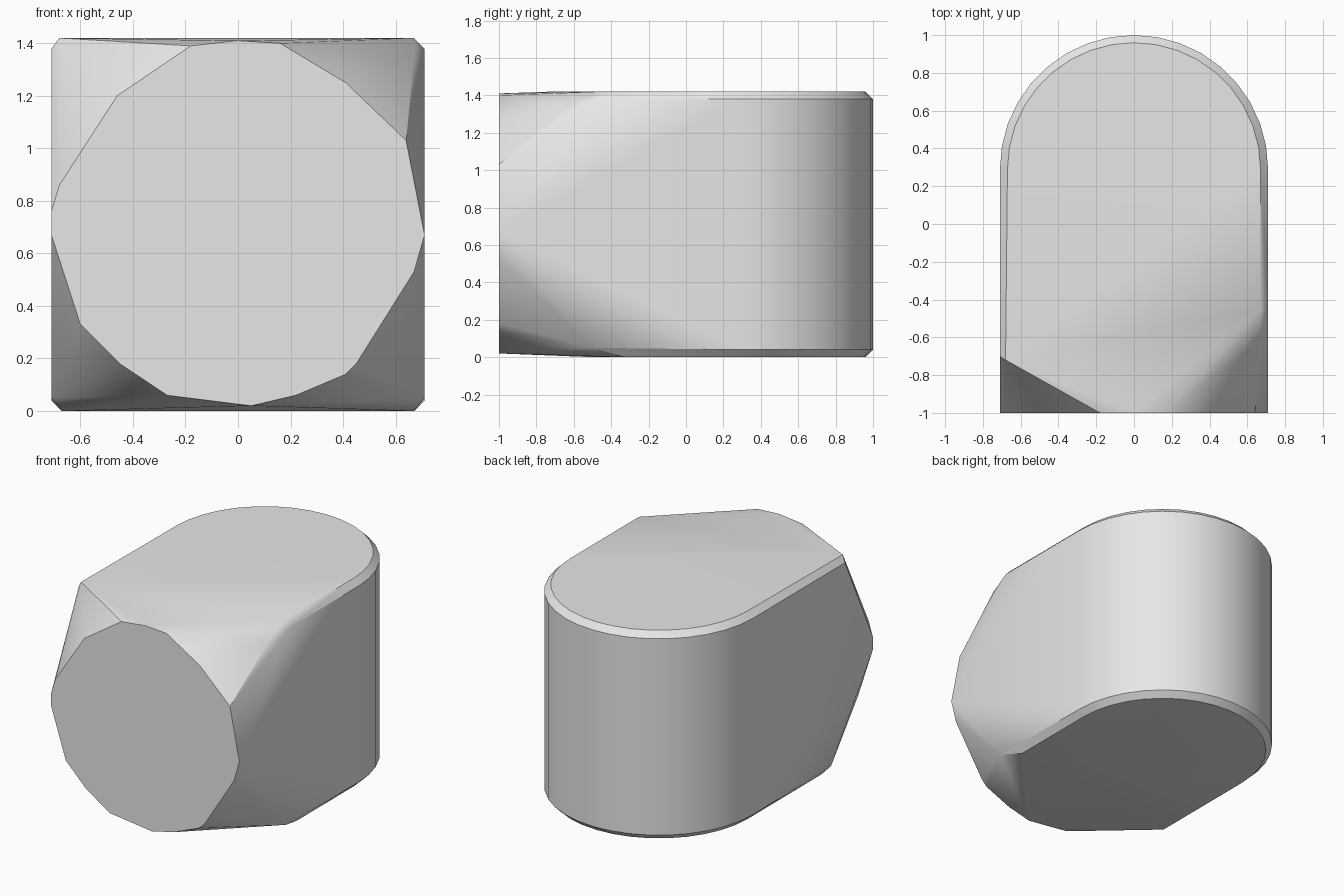
import bpy, bmesh, math

cube = bpy.data.objects.get("Cube")
if cube:
    bpy.data.objects.remove(cube, do_unlink=True)

HALF, TOP, BACK_CENTRE, BEVEL = 0.71, 1.42, 0.29, 0.04

grey = bpy.data.materials.new("light_grey")
grey.use_nodes = True
grey.diffuse_color = (0.8, 0.8, 0.8, 1)
grey.node_tree.nodes["Principled BSDF"].inputs["Base Color"].default_value = (0.8, 0.8, 0.8, 1)


def back_arc(radius, z, steps=18):
    """Half circle around the rounded back, at one height."""
    angles = [math.pi * i / steps for i in range(steps + 1)]
    return [(radius * math.cos(a), BACK_CENTRE + radius * math.sin(a), z) for a in angles]


# Round front face
front = [(0.71, 0.67), (0.67, 0.53), (0.45, 0.18), (0.41, 0.14), (0.22, 0.06),
         (0.05, 0.02), (-0.27, 0.06), (-0.45, 0.18), (-0.6, 0.33), (-0.71, 0.67),
         (-0.71, 0.76), (-0.68, 0.86), (-0.46, 1.2), (-0.18, 1.39), (0, 1.41),
         (0.16, 1.4), (0.25, 1.34), (0.41, 1.25), (0.54, 1.08), (0.64, 1.03)]
points = [(x, -1, z) for x, z in front]

# Rounded back wall with bevelled rims
for z in (BEVEL, TOP - BEVEL):
    points += back_arc(HALF, z)
for z in (0, TOP):
    points += back_arc(HALF - BEVEL, z)

# Corners where the straight sides give way to the front
points += [(0.67, -0.45, TOP), (HALF, -0.45, TOP - BEVEL), (0.67, -0.62, 1.34),
           (-0.68, -0.72, TOP), (-HALF, -0.7, TOP - BEVEL),
           (0.67, -0.33, 0), (HALF, -0.5, 0.05),
           (-0.67, -0.5, 0), (-HALF, -0.55, 0.05)]

# Wrap everything in one convex body
bm = bmesh.new()
for p in points:
    bm.verts.new(p)
bmesh.ops.convex_hull(bm, input=bm.verts)
bmesh.ops.delete(bm, geom=[v for v in bm.verts if not v.link_faces], context='VERTS')
bmesh.ops.dissolve_limit(bm, angle_limit=math.radians(0.5), verts=bm.verts, edges=bm.edges)
bmesh.ops.recalc_face_normals(bm, faces=bm.faces)

mesh = bpy.data.meshes.new("rounded_block")
bm.to_mesh(mesh)
bm.free()
mesh.materials.append(grey)
block = bpy.data.objects.new("rounded_block", mesh)
bpy.context.collection.objects.link(block)

# Smooth the curved walls, keep the rims crisp
bpy.ops.object.select_all(action='DESELECT')
block.select_set(True)
bpy.context.view_layer.objects.active = block
bpy.ops.object.shade_smooth_by_angle(angle=math.radians(30))
